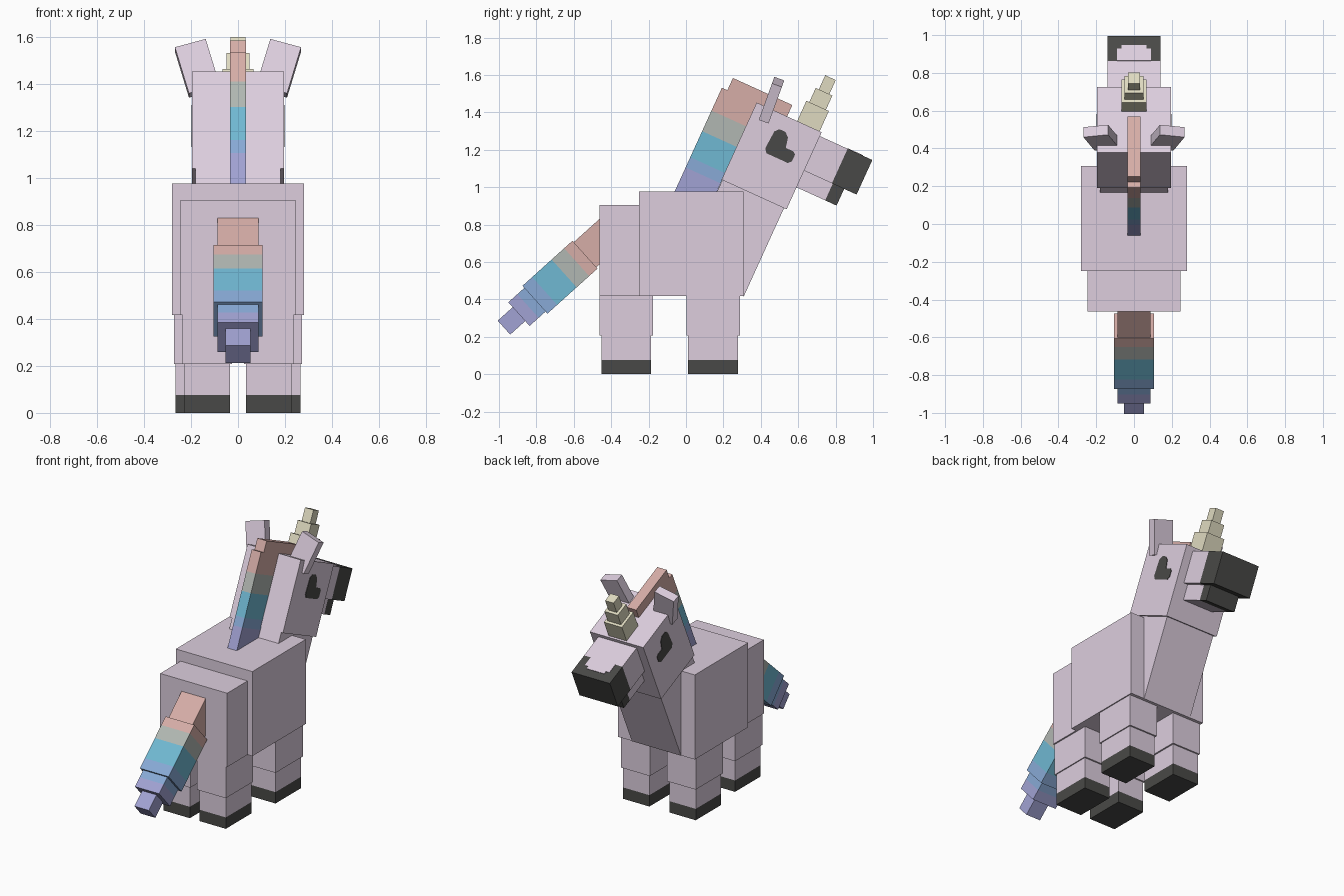
import bpy, bmesh
from math import radians
from mathutils import Matrix, Vector

if "Cube" in bpy.data.objects:
    bpy.data.objects.remove(bpy.data.objects["Cube"], do_unlink=True)


def material(name, rgb):
    """Flat material from 0-255 sRGB."""
    lin = [((c / 255 + 0.055) / 1.055) ** 2.4 for c in rgb] + [1]
    m = bpy.data.materials.new(name)
    m.use_nodes = True
    m.diffuse_color = lin
    m.node_tree.nodes["Principled BSDF"].inputs["Base Color"].default_value = lin
    return m


SKIN = material("pale_lilac", (221, 206, 222))
DARK = material("charcoal", (73, 73, 71))
PINK = material("dusty_pink", (214, 173, 167))
GREY = material("soft_grey", (177, 183, 178))
TEAL = material("sky_teal", (112, 184, 210))
BLUE = material("periwinkle", (136, 170, 214))
LAV = material("lavender", (161, 162, 211))
HORN = material("cream", (223, 218, 192))

WORLD = Matrix.Identity(4)
HEAD = Matrix.Translation((0, 0.19, 1.04)) @ Matrix.Rotation(radians(-24.5), 4, 'X')
TAIL = Matrix.Translation((0, -0.54, 0.639)) @ Matrix.Rotation(radians(42), 4, 'X')


def finish(name, bm, mats, frame):
    bmesh.ops.recalc_face_normals(bm, faces=bm.faces)
    bm.transform(frame)
    mesh = bpy.data.meshes.new(name)
    bm.to_mesh(mesh)
    bm.free()
    for m in mats:
        mesh.materials.append(m)
    obj = bpy.data.objects.new(name, mesh)
    bpy.context.collection.objects.link(obj)
    return obj


def box(name, x, y, z, mats, frame=WORLD, axis=2, cuts=()):
    """Box from (min, max) ranges; cuts along an axis split it into colour bands."""
    bm = bmesh.new()
    bmesh.ops.create_cube(bm, size=1)
    for v in bm.verts:
        v.co = Vector([(r[0] + r[1]) / 2 + c * (r[1] - r[0])
                       for r, c in zip((x, y, z), v.co)])
    normal = Vector([float(i == axis) for i in range(3)])
    for c in cuts:
        bmesh.ops.bisect_plane(bm, geom=bm.verts[:] + bm.edges[:] + bm.faces[:],
                               plane_co=normal * c, plane_no=normal)
    for f in bm.faces:
        mid = f.calc_center_median()[axis]
        f.material_index = sum(mid > c for c in cuts)
    return finish(name, bm, mats, frame)


def sym(w):
    return (-w, w)


# Body
box("chest", sym(0.28), (-0.25, 0.308), (0.417, 0.976), [SKIN])
box("rump", sym(0.245), (-0.463, -0.25), (0.417, 0.905), [SKIN])

# Legs with dark hooves
for side, s in (("left", 1), ("right", -1)):
    for end, y0, x0 in (("back", -0.463, 0.025), ("front", 0.002, 0.063)):
        def span(a, b):
            return tuple(sorted((s * a, s * b)))
        box(f"{end}_{side}_thigh", span(x0, x0 + 0.21), (y0, y0 + 0.286),
            (0.208, 0.417), [SKIN])
        box(f"{end}_{side}_shin", span(x0 + 0.01, x0 + 0.203), (y0 + 0.01, y0 + 0.276),
            (0, 0.208), [DARK, SKIN], cuts=[0.075])

# Neck and head share one tilted frame
box("neck", sym(0.18), (0.005, 0.367), (-0.519, 0), [SKIN], HEAD)
box("head", sym(0.195), (0, 0.382), (0, 0.453), [SKIN], HEAD)
box("muzzle", sym(0.14), (0.382, 0.69), (0.227, 0.43), [SKIN, DARK], HEAD, 1, [0.545])
box("jaw", sym(0.11), (0.382, 0.617), (0.129, 0.227), [SKIN, DARK], HEAD, 1, [0.55])

# Pale stepped patch on top of the nose
box("nose_patch", sym(0.09), (0.545, 0.615), (0.428, 0.433), [SKIN], HEAD)
box("nose_patch_tip", sym(0.065), (0.615, 0.635), (0.428, 0.433), [SKIN], HEAD)

# Eyes: thin hooked plates on both cheeks
EYE = [(0.16, 0.228), (0.285, 0.228), (0.302, 0.245), (0.302, 0.285), (0.288, 0.297),
       (0.242, 0.297), (0.23, 0.352), (0.205, 0.374), (0.17, 0.374), (0.15, 0.352),
       (0.143, 0.25)]
for side, s in (("left", 1), ("right", -1)):
    bm = bmesh.new()
    face = bm.faces.new([bm.verts.new((s * 0.193, y, z)) for y, z in EYE])
    out = bmesh.ops.extrude_face_region(bm, geom=[face])
    for v in out["geom"]:
        if isinstance(v, bmesh.types.BMVert):
            v.co.x += s * 0.005
    finish(f"{side}_eye", bm, [DARK], HEAD)

    # Ears lean forward and outward
    ear = (Matrix.Translation((s * 0.173, 0.457, 1.465)) @ Matrix.Rotation(radians(-20), 4, 'X')
           @ Matrix.Rotation(radians(s * 16), 4, 'Y'))
    box(f"{side}_ear", sym(0.068), sym(0.028), sym(0.108), [SKIN], ear)

# Horn: three shrinking tiers
for name, w, z0, z1 in (("base", 0.066, 0.45, 0.572), ("middle", 0.049, 0.572, 0.655),
                        ("tip", 0.031, 0.655, 0.738)):
    box(f"horn_{name}", sym(w), (0.304 - w, 0.304 + w), (z0, z1), [HORN], HEAD)

# Mane
box("back_mane", sym(0.034), (-0.202, 0.004), (-0.2, 0.448), [LAV, BLUE, TEAL, GREY, PINK],
    HEAD, 2, [-0.02, 0.04, 0.193, 0.314])
box("top_mane", sym(0.034), (-0.17, 0.179), (0.44, 0.52), [PINK], HEAD)

# Tail: tapered chain of boxes
box("tail_root", sym(0.088), (0, 0.25), sym(0.09), [PINK], TAIL)
box("tail_brush", sym(0.105), (-0.36, 0), sym(0.1), [BLUE, TEAL, GREY, PINK],
    TAIL, 1, [-0.29, -0.15, -0.06])
box("tail_taper", sym(0.088), (-0.475, -0.36), sym(0.085), [LAV, BLUE], TAIL, 1, [-0.41])
box("tail_tip", sym(0.053), (-0.583, -0.475), sym(0.05), [LAV], TAIL)
